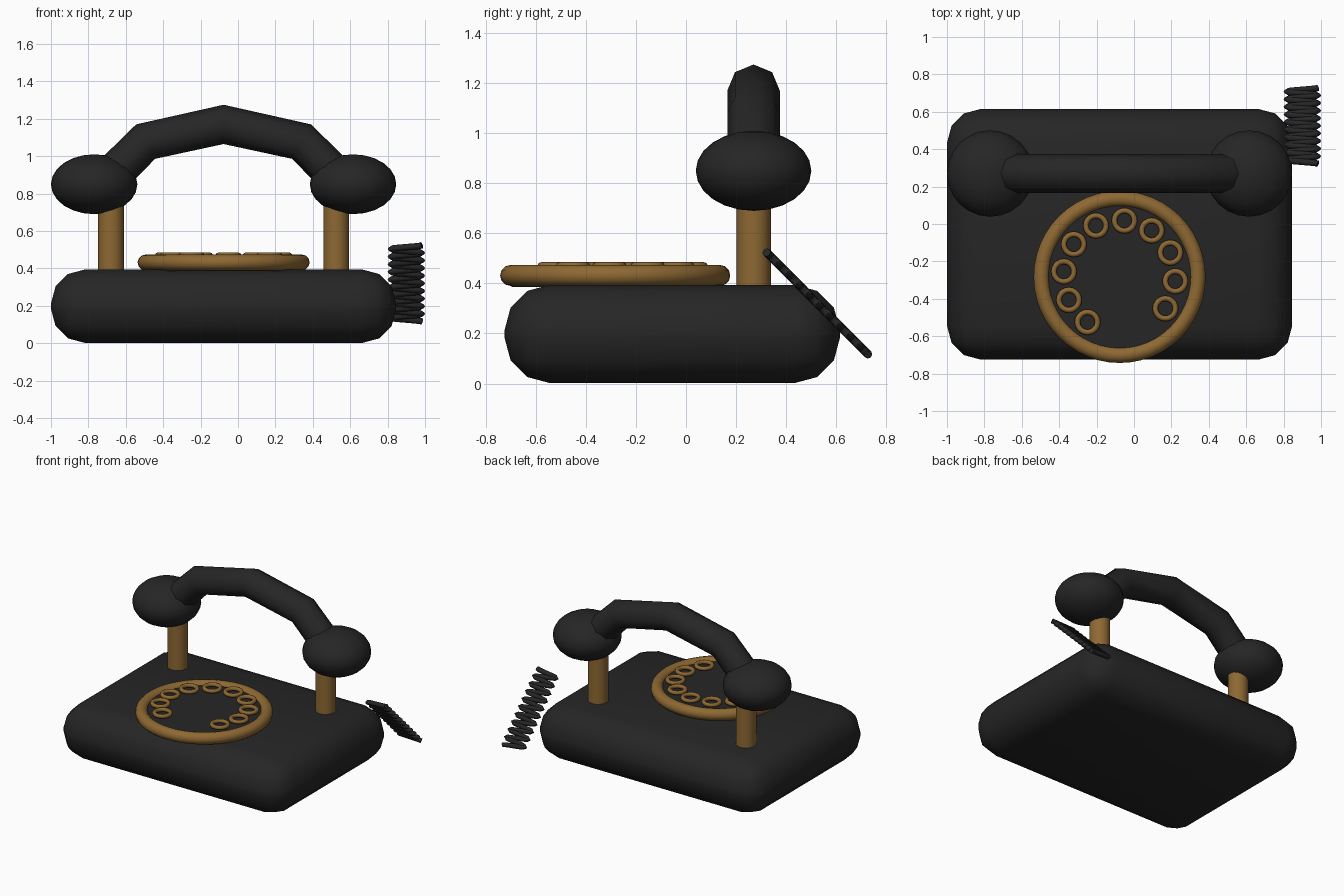
import bpy, bmesh, math
from mathutils import Vector

if "Cube" in bpy.data.objects:
    bpy.data.objects.remove(bpy.data.objects["Cube"])

CX = -0.077          # middle of the telephone body
DIAL_Y = -0.283


def material(name, rgb):
    m = bpy.data.materials.new(name)
    m.diffuse_color = (*rgb, 1)
    m.use_nodes = True
    m.node_tree.nodes["Principled BSDF"].inputs["Base Color"].default_value = m.diffuse_color
    return m


BLACK = material("black_enamel", (0.019, 0.019, 0.019))
BRASS = material("aged_brass", (0.27, 0.14, 0.033))


def finish(ob, name, mat, angle=50):
    ob.name = name
    ob.data.materials.clear()
    ob.data.materials.append(mat)
    bpy.ops.object.select_all(action='DESELECT')
    ob.select_set(True)
    bpy.context.view_layer.objects.active = ob
    bpy.ops.object.transform_apply(location=False, rotation=False, scale=True)
    bpy.ops.object.shade_smooth_by_angle(angle=math.radians(angle))
    return ob


def torus(name, loc, major, minor, seg, sides):
    bpy.ops.mesh.primitive_torus_add(location=loc, major_radius=major, minor_radius=minor,
                                     major_segments=seg, minor_segments=sides)
    return finish(bpy.context.object, name, BRASS, 60)


def cylinder(name, x, y, z0, z1, r, sides, mat):
    bpy.ops.mesh.primitive_cylinder_add(vertices=sides, radius=r, depth=z1 - z0,
                                        location=(x, y, (z0 + z1) / 2))
    return finish(bpy.context.object, name, mat)


def tube(name, pts, r, sides, ref, mat):
    """Round tube along a path; ref is a direction the path never follows."""
    pts = [Vector(p) for p in pts]
    bm = bmesh.new()
    rings = []
    for i, p in enumerate(pts):
        a = (p - pts[i - 1]).normalized() if i else Vector()
        b = (pts[i + 1] - p).normalized() if i < len(pts) - 1 else Vector()
        t = (a + b).normalized()
        u = t.cross(Vector(ref)).normalized()
        v = t.cross(u)
        rings.append([bm.verts.new(p + r * (u * math.cos(k) + v * math.sin(k)))
                      for k in (2 * math.pi * j / sides for j in range(sides))])
    for a, b in zip(rings, rings[1:]):
        for j in range(sides):
            k = (j + 1) % sides
            bm.faces.new((a[j], a[k], b[k], b[j]))
    bm.faces.new(rings[0])
    bm.faces.new(rings[-1])
    bmesh.ops.recalc_face_normals(bm, faces=bm.faces)
    me = bpy.data.meshes.new(name)
    bm.to_mesh(me)
    bm.free()
    ob = bpy.data.objects.new(name, me)
    bpy.context.collection.objects.link(ob)
    return finish(ob, name, mat)


# Rounded body
bpy.ops.mesh.primitive_cube_add(size=1, location=(CX, -0.055, 0.198))
body = bpy.context.object
body.scale = (1.845, 1.34, 0.392)
bpy.ops.object.transform_apply(location=False, rotation=False, scale=True)
bev = body.modifiers.new("round_edges", 'BEVEL')
bev.width = 0.18
bev.segments = 3
bpy.ops.object.modifier_apply(modifier=bev.name)
finish(body, "body", BLACK)

# Dial: dark plate, brass rim and ten finger rings
cylinder("dial_plate", CX, DIAL_Y, 0.385, 0.45, 0.415, 48, BLACK)
torus("dial_rim", (CX, DIAL_Y, 0.432), 0.418, 0.042, 48, 12)
for i in range(10):
    a = math.radians(-35 + 30 * i)
    torus(f"finger_ring_{i + 1}", (CX + 0.299 * math.cos(a), DIAL_Y + 0.003 + 0.299 * math.sin(a), 0.47),
          0.054, 0.015, 20, 8)

# Cradle posts and handset ends on both sides
for side, s in (("left", -1), ("right", 1)):
    cylinder(f"{side}_cradle_post", CX + s * 0.602, 0.27, 0.38, 0.78, 0.069, 16, BRASS)
    bpy.ops.mesh.primitive_uv_sphere_add(segments=24, ring_count=12, radius=1,
                                         location=(CX + s * 0.692, 0.27, 0.85))
    cup = bpy.context.object
    cup.scale = (0.231, 0.231, 0.16)
    finish(cup, f"{side}_handset_cup", BLACK)

# Handset grip
tube("handset_grip", [(CX + x, 0.27, z) for x, z in
     ((-0.645, 0.85), (-0.417, 1.078), (0, 1.17), (0.417, 1.078), (0.645, 0.85))],
     0.105, 8, (0, 1, 0), BLACK)

# Coiled cord: flat zigzag running down and back
N, TURNS = 120, 10
cord = []
for i in range(N + 1):
    f = i / N
    cord.append((0.9 + 0.083 * math.cos(2 * math.pi * TURNS * f),
                 0.322 + 0.406 * f, 0.524 - 0.408 * f))
tube("coiled_cord", cord, 0.017, 8, (0, 1, 1), BLACK)
